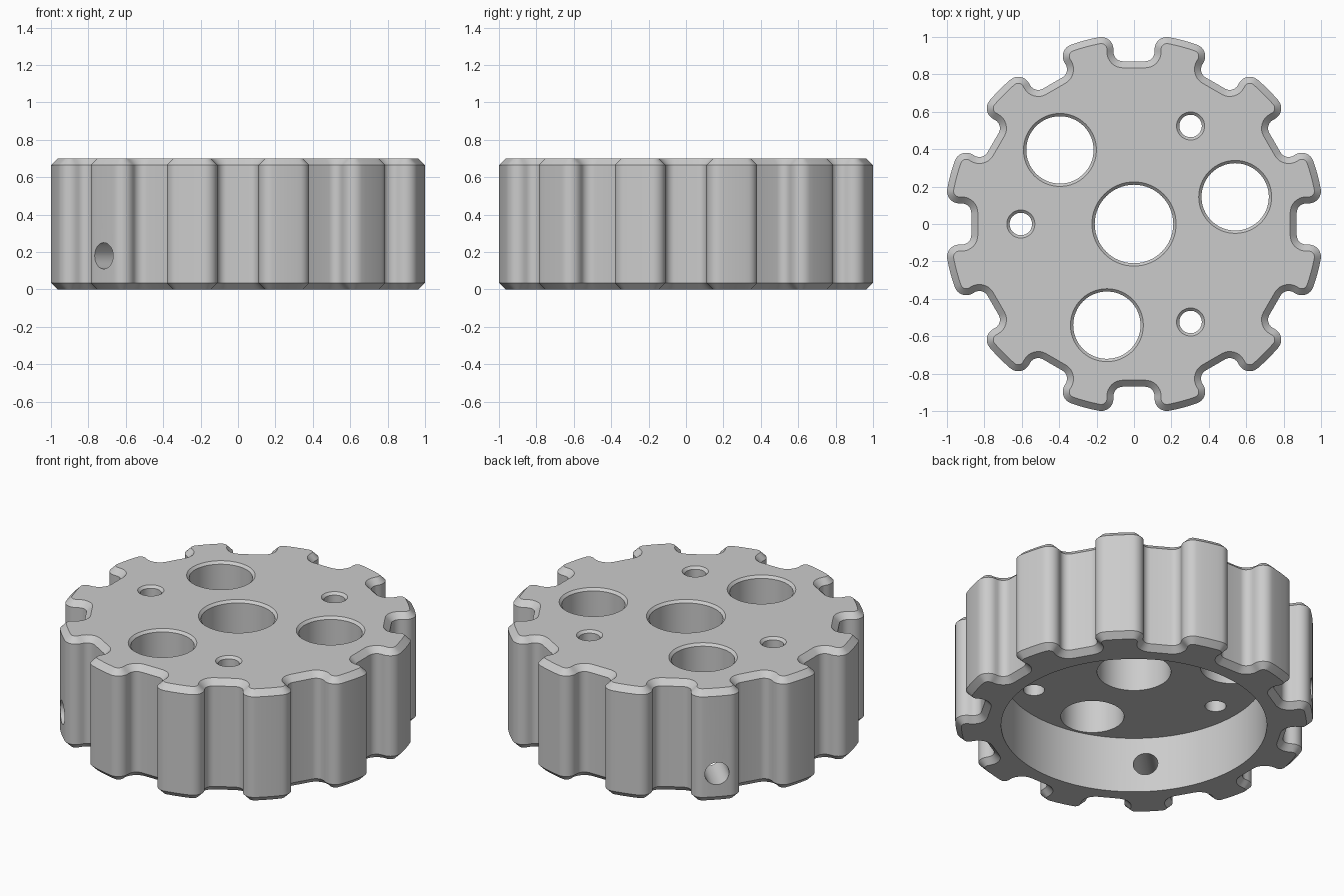
import bpy, bmesh, math
from math import sin, cos, pi, radians
from mathutils import Matrix, Vector

default = bpy.data.objects.get("Cube")
if default:
    bpy.data.objects.remove(default, do_unlink=True)

HEIGHT, BEVEL = 0.70, 0.035
OUTER, FLOOR = 1.016, 0.87          # tooth tip and notch floor radii
HALF, R_FLOOR, R_TIP = 0.11, 0.05, 0.065   # notch half width and its fillets
NOTCHES, STEPS = 12, 8

gray = bpy.data.materials.new("light_gray")
gray.use_nodes = True
gray.diffuse_color = (0.6, 0.6, 0.6, 1)
gray.node_tree.nodes["Principled BSDF"].inputs["Base Color"].default_value = gray.diffuse_color


def make_object(name, bm):
    bmesh.ops.recalc_face_normals(bm, faces=bm.faces)
    mesh = bpy.data.meshes.new(name)
    bm.to_mesh(mesh)
    bm.free()
    mesh.materials.append(gray)
    obj = bpy.data.objects.new(name, mesh)
    bpy.context.collection.objects.link(obj)
    return obj


def arc(cx, cy, r, start, end, steps=STEPS):
    angles = [start + (end - start) * i / steps for i in range(steps + 1)]
    return [Vector((cx + r * cos(a), cy + r * sin(a))) for a in angles]


def outline(inset):
    """Notched outline, shrunk evenly by inset."""
    tip_x = HALF + R_TIP
    tip_dist = OUTER - R_TIP
    lean = math.asin(tip_x / tip_dist)
    # half a notch: floor fillet, wall, rounded tooth corner
    half = arc(HALF - R_FLOOR, FLOOR + R_FLOOR, R_FLOOR + inset, -pi / 2, 0)
    half += arc(tip_x, tip_dist * cos(lean), R_TIP - inset, pi, pi / 2 - lean)
    mirrored = [Vector((-p.x, p.y)) for p in half]
    pitch = 2 * pi / NOTCHES
    crown = arc(0, 0, OUTER - inset, pi / 2 + lean, pi / 2 + pitch - lean, 6)[1:-1]
    unit = half[::-1] + mirrored + crown
    return [Matrix.Rotation(k * pitch, 2) @ p for k in range(NOTCHES) for p in unit]


def stacked_solid(name, layers):
    """Join closed outlines (points, z) into one capped solid."""
    bm = bmesh.new()
    rings = [[bm.verts.new((p.x, p.y, z)) for p in pts] for pts, z in layers]
    for low, high in zip(rings, rings[1:]):
        for i in range(len(low)):
            bm.faces.new((low[i - 1], low[i], high[i], high[i - 1]))
    bm.faces.new(rings[0][::-1])
    bm.faces.new(rings[-1])
    return make_object(name, bm)


def circle(r, x=0, y=0, sides=64):
    return arc(x, y, r, 0, 2 * pi, sides)[:-1]


def cut(target, cutter):
    mod = target.modifiers.new("cut", "BOOLEAN")
    mod.operation = "DIFFERENCE"
    mod.solver = "EXACT"
    mod.object = cutter
    bpy.context.view_layer.objects.active = target
    bpy.ops.object.modifier_apply(modifier=mod.name)
    bpy.data.objects.remove(cutter, do_unlink=True)


# notched wheel body with bevelled rims
wheel = stacked_solid("notched_wheel", [
    (outline(BEVEL), 0), (outline(0), BEVEL),
    (outline(0), HEIGHT - BEVEL), (outline(BEVEL), HEIGHT)])

# round recess underneath
cut(wheel, stacked_solid("recess_cutter", [(circle(0.755, sides=128), -0.2),
                                           (circle(0.755, sides=128), 0.35)]))

# countersunk holes through the top plate: radius, distance, angle
holes = [(0.21, 0, 0)]
holes += [(0.18, 0.56, a) for a in (15, 135, 255)]
holes += [(0.06, 0.605, a) for a in (60, 180, 300)]
for r, dist, angle in holes:
    x, y = dist * cos(radians(angle)), dist * sin(radians(angle))
    sink = 0.015
    cut(wheel, stacked_solid("hole_cutter", [
        (circle(r, x, y), 0.2), (circle(r, x, y), HEIGHT - sink),
        (circle(r + sink, x, y), HEIGHT), (circle(r + sink, x, y), HEIGHT + 0.1)]))

# two radial screw holes through the side wall
for angle in (135, 225):
    bm = bmesh.new()
    place = (Matrix.Rotation(radians(angle), 4, "Z")
             @ Matrix.Translation((0.9, 0, 0.18)) @ Matrix.Rotation(pi / 2, 4, "Y"))
    bmesh.ops.create_cone(bm, cap_ends=True, segments=48, radius1=0.07,
                          radius2=0.07, depth=0.5, matrix=place)
    cut(wheel, make_object("screw_hole_cutter", bm))

# smooth curved walls, crisp edges
bpy.ops.object.select_all(action="DESELECT")
wheel.select_set(True)
bpy.context.view_layer.objects.active = wheel
bpy.ops.object.shade_smooth_by_angle(angle=radians(30))
